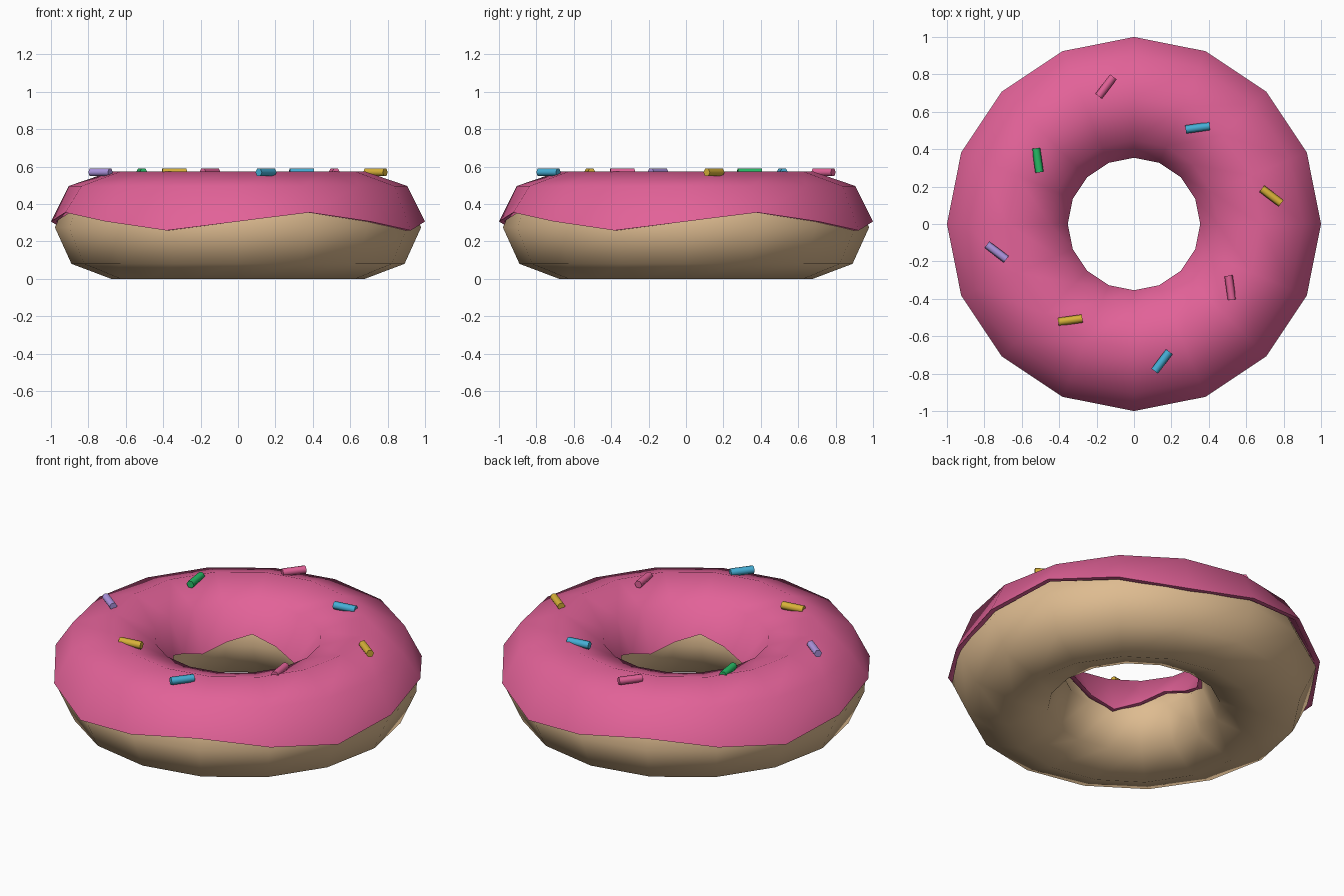
import bpy
import bmesh
from math import sin, cos, radians, tau

cube = bpy.data.objects.get("Cube")
if cube:
    bpy.data.objects.remove(cube)

SEGMENTS = 16
RING_RADIUS = 0.677


def material(name, rgb):
    mat = bpy.data.materials.new(name)
    mat.use_nodes = True
    mat.diffuse_color = (*rgb, 1)
    mat.node_tree.nodes["Principled BSDF"].inputs["Base Color"].default_value = (*rgb, 1)
    return mat


def ring_object(name, profile, mat):
    """Sweep a closed profile(theta) of (radius, z) points around the z axis."""
    bm = bmesh.new()
    loops = []
    for i in range(SEGMENTS):
        theta = tau * i / SEGMENTS
        loops.append([bm.verts.new((r * cos(theta), r * sin(theta), z))
                      for r, z in profile(theta)])
    count = len(loops[0])
    for i in range(SEGMENTS):
        a, b = loops[i], loops[(i + 1) % SEGMENTS]
        for j in range(count):
            k = (j + 1) % count
            bm.faces.new((a[j], b[j], b[k], a[k]))
    bmesh.ops.recalc_face_normals(bm, faces=bm.faces)
    return finish(name, bm, mat)


def finish(name, bm, mat, sharp_angle=70):
    mesh = bpy.data.meshes.new(name)
    bm.to_mesh(mesh)
    bm.free()
    mesh.materials.append(mat)
    obj = bpy.data.objects.new(name, mesh)
    bpy.context.collection.objects.link(obj)
    bpy.ops.object.select_all(action="DESELECT")
    obj.select_set(True)
    bpy.context.view_layer.objects.active = obj
    bpy.ops.object.shade_smooth_by_angle(angle=radians(sharp_angle))
    return obj


def dough_profile(theta):
    return [(RING_RADIUS + 0.302 * cos(tau * j / 8), 0.275 + 0.275 * sin(tau * j / 8))
            for j in range(8)]


def icing_profile(theta):
    # Outer skin over the top, wavy rims, then an inner skin hidden in the dough
    rim = 0.307 + 0.048 * sin(4 * theta)
    points = []
    for width, top, steps in ((0.323, 0.575, range(5)), (0.295, 0.54, range(4, -1, -1))):
        for j in steps:
            a = tau * j / 8
            z = rim if j in (0, 4) else 0.307 + (top - 0.307) * sin(a)
            points.append((RING_RADIUS + width * cos(a), z))
    return points


pink = material("pink icing", (0.76, 0.122, 0.314))
tan = material("tan dough", (0.73, 0.50, 0.28))
yellow = material("yellow sugar", (0.68, 0.44, 0.04))
blue = material("blue sugar", (0.06, 0.42, 0.66))
green = material("green sugar", (0.02, 0.49, 0.13))
purple = material("purple sugar", (0.42, 0.30, 0.74))

ring_object("dough_ring", dough_profile, tan)
ring_object("icing", icing_profile, pink)

# Sprinkles: six-sided rods lying flat, alternating between two circles
colours = [yellow, blue, pink, green, purple]
for i in range(8):
    bm = bmesh.new()
    bmesh.ops.create_cone(bm, cap_ends=True, segments=6, radius1=0.022,
                          radius2=0.022, depth=0.13)
    obj = finish(f"sprinkle_{i + 1}", bm, colours[i % 5], 65)
    place = radians(11.5 + 45 * i)
    radius = 0.617 if i % 2 else 0.75
    obj.location = (radius * cos(place), radius * sin(place), 0.57)
    obj.rotation_euler = (0, radians(90), radians(-37 + 45 * i))
